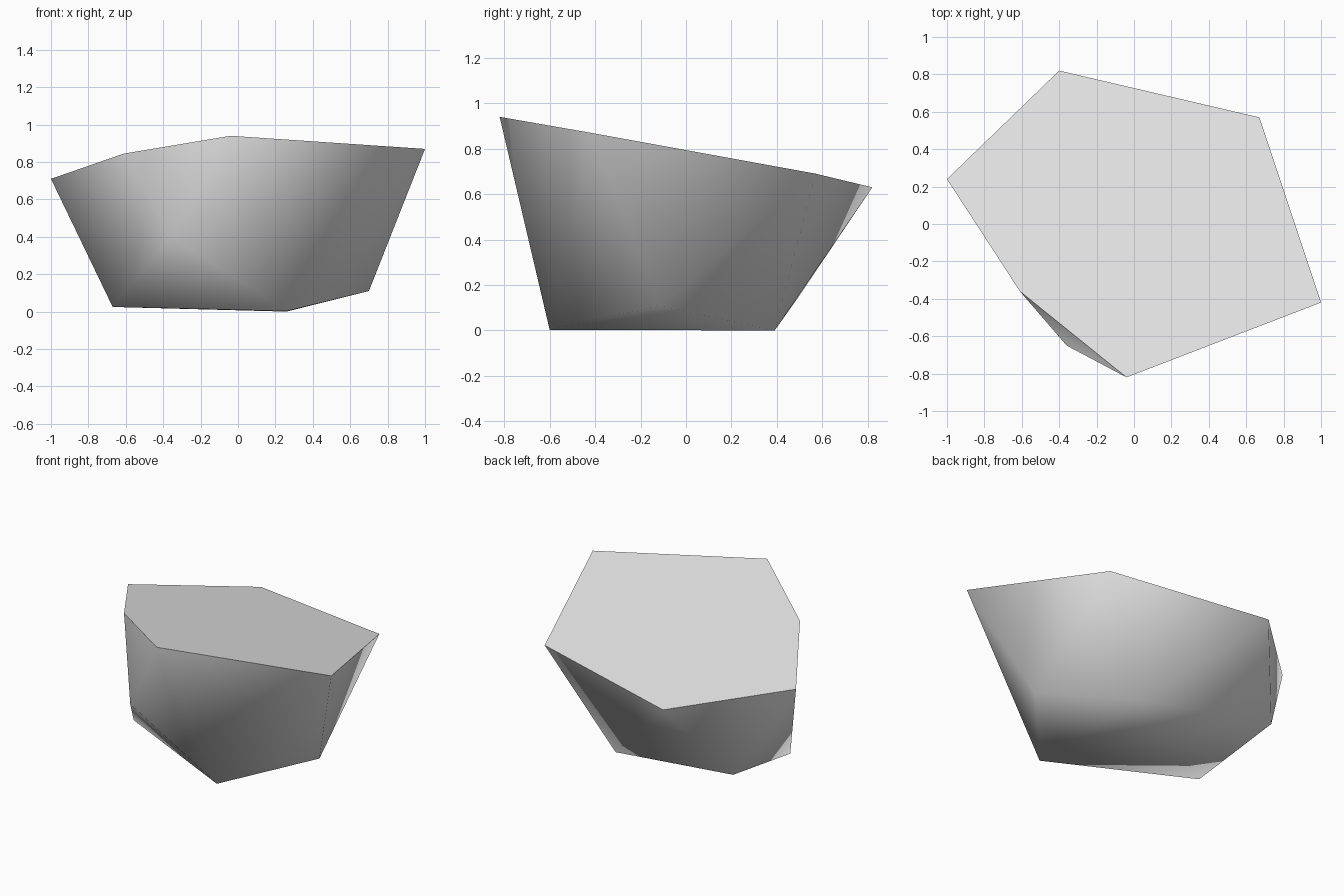
import bpy, bmesh, math

cube = bpy.data.objects.get("Cube")
if cube:
    bpy.data.objects.remove(cube)

# Corner points of the boulder
top_rim = [(-1, .24, .71), (-.61, -.36, .845), (-.04, -.82, .94),
           (1, -.42, .87), (.67, .57, .69), (-.4, .82, .63)]
lower_corners = [(-.36, -.65, .4), (-.67, -.17, .025), (.26, -.6, .003),
                 (.7, -.12, .11), (.26, .39, 0), (-.7, .49, .14)]

# Faceted body wrapped around the corners
mesh = bpy.data.meshes.new("boulder")
bm = bmesh.new()
for point in top_rim + lower_corners:
    bm.verts.new(point)
bmesh.ops.convex_hull(bm, input=bm.verts[:])

# Flat slanted top as one face
bm.normal_update()
top = [f for f in bm.faces if f.normal.z > .8]
bmesh.ops.dissolve_faces(bm, faces=top)
bmesh.ops.recalc_face_normals(bm, faces=bm.faces[:])
bm.to_mesh(mesh)
bm.free()

boulder = bpy.data.objects.new("boulder", mesh)
bpy.context.collection.objects.link(boulder)

# Plain stone colour
stone = bpy.data.materials.new("stone_grey")
stone.use_nodes = True
colour = (.8, .8, .8, 1)
stone.diffuse_color = colour
stone.node_tree.nodes["Principled BSDF"].inputs["Base Color"].default_value = colour
mesh.materials.append(stone)

# Soft sides with a crisp rim
bpy.ops.object.select_all(action="DESELECT")
boulder.select_set(True)
bpy.context.view_layer.objects.active = boulder
bpy.ops.object.shade_smooth_by_angle(angle=math.radians(70))
